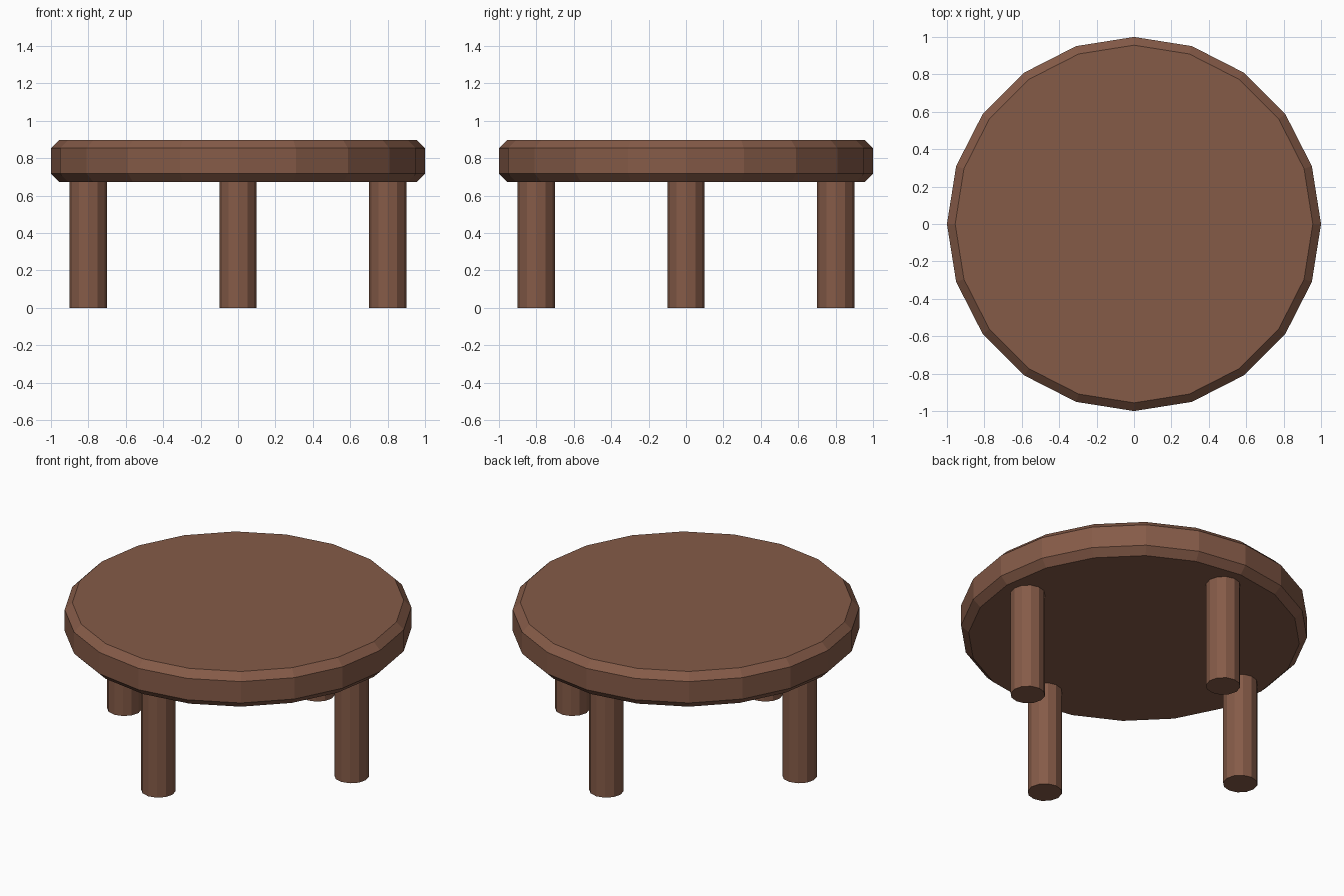
import bpy, math

if "Cube" in bpy.data.objects:
    bpy.data.objects.remove(bpy.data.objects["Cube"])

wood = bpy.data.materials.new("brown wood")
wood.diffuse_color = (0.235, 0.104, 0.064, 1.0)
wood.use_nodes = True
wood.node_tree.nodes["Principled BSDF"].inputs["Base Color"].default_value = wood.diffuse_color


def lathe(name, profile, sides, location=(0, 0, 0)):
    """Capped, faceted solid from a bottom-to-top (radius, height) profile."""
    verts = [(r * math.cos(2 * math.pi * i / sides),
              r * math.sin(2 * math.pi * i / sides), z)
             for r, z in profile for i in range(sides)]
    faces = [tuple(reversed(range(sides)))]
    for k in range(len(profile) - 1):
        a, b = k * sides, (k + 1) * sides
        for i in range(sides):
            j = (i + 1) % sides
            faces.append((a + i, a + j, b + j, b + i))
    last = (len(profile) - 1) * sides
    faces.append(tuple(range(last, last + sides)))
    mesh = bpy.data.meshes.new(name)
    mesh.from_pydata(verts, [], faces)
    mesh.materials.append(wood)
    obj = bpy.data.objects.new(name, mesh)
    obj.location = location
    bpy.context.collection.objects.link(obj)
    return obj


# Round top with chamfered upper and lower rims
lathe("tabletop", [(0.956, 0.673), (1.0, 0.717), (1.0, 0.853), (0.956, 0.897)], 20)

# Four round legs, one on each axis
for name, x, y in (("right_leg", 0.8, 0), ("back_leg", 0, 0.8),
                   ("left_leg", -0.8, 0), ("front_leg", 0, -0.8)):
    lathe(name, [(0.1, 0), (0.1, 0.673)], 12, (x, y, 0))
